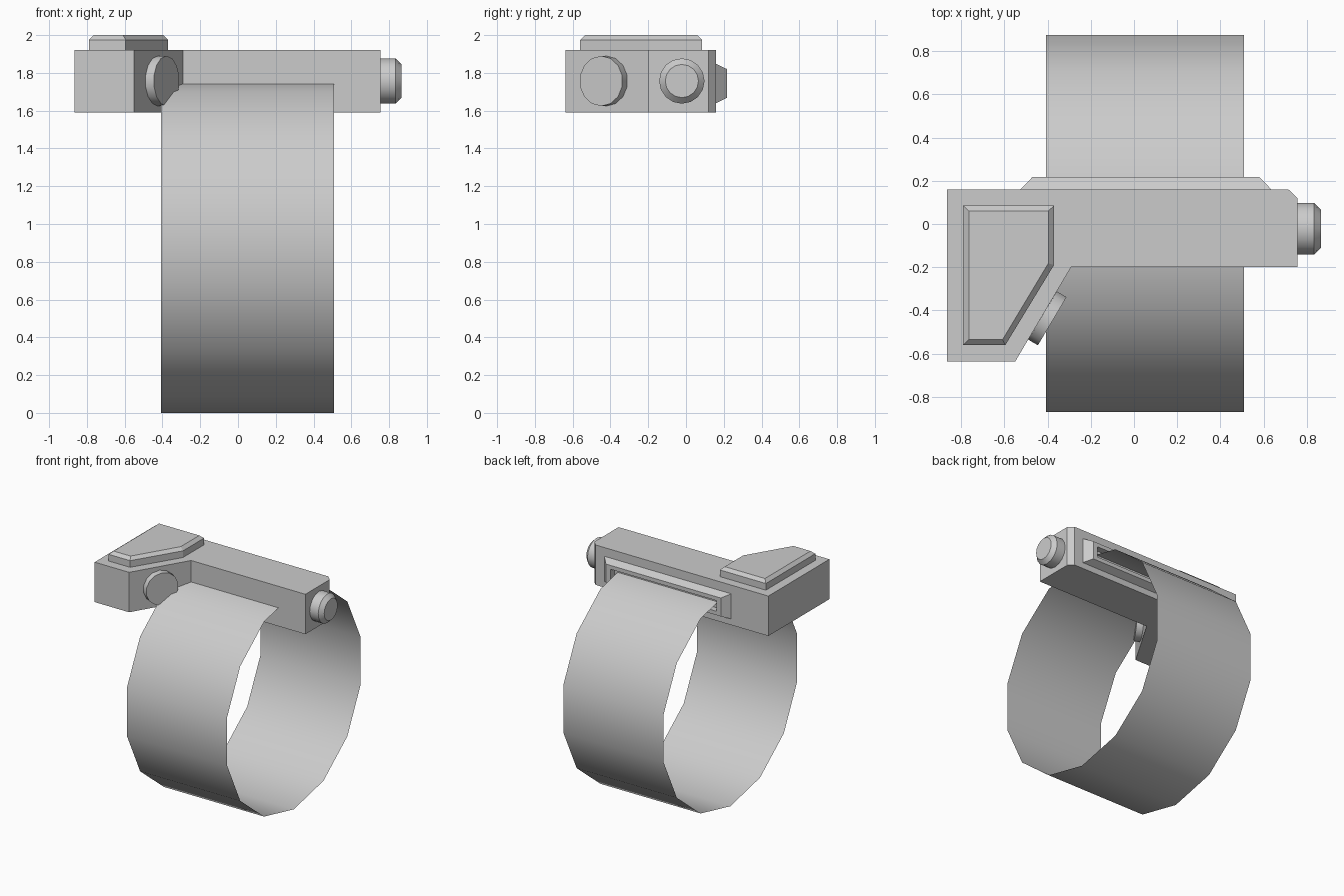
import bpy, math
from mathutils import Vector

if "Cube" in bpy.data.objects:
    bpy.data.objects.remove(bpy.data.objects["Cube"])


def loft(name, rings, caps=True, smooth=False):
    """Join matching loops of points into one skin, optionally capping both ends."""
    n = len(rings[0])
    verts = [p for r in rings for p in r]
    faces = [(k * n + i, k * n + (i + 1) % n, (k + 1) * n + (i + 1) % n, (k + 1) * n + i)
             for k in range(len(rings) - 1) for i in range(n)]
    if caps:
        faces += [tuple(reversed(range(n))), tuple(range(len(verts) - n, len(verts)))]
    me = bpy.data.meshes.new(name)
    me.from_pydata(verts, [], faces)
    ob = bpy.data.objects.new(name, me)
    bpy.context.collection.objects.link(ob)
    bpy.context.view_layer.objects.active = ob
    ob.select_set(True)
    bpy.ops.object.mode_set(mode='EDIT')
    bpy.ops.mesh.select_all(action='SELECT')
    bpy.ops.mesh.normals_make_consistent(inside=False)
    bpy.ops.object.mode_set(mode='OBJECT')
    if smooth:
        bpy.ops.object.shade_smooth_by_angle(angle=math.radians(40))
    ob.select_set(False)
    return ob


def flat(points, z):
    return [(x, y, z) for x, y in points]


def rect(x0, x1, z0, z1, y):
    return [(x0, y, z0), (x1, y, z0), (x1, y, z1), (x0, y, z1)]


def disc(centre, axis, steps, n=14):
    """Circles along a horizontal axis; steps are (distance, radius)."""
    c, a = Vector(centre), Vector(axis).normalized()
    side, up = a.cross(Vector((0, 0, 1))), Vector((0, 0, 1))
    return [[tuple(c + a * d + (side * math.sin(t) + up * math.cos(t)) * r)
             for t in (2 * math.pi * i / n for i in range(n))] for d, r in steps]


# Wrist strap: thin open 14-sided hoop
R = 0.894
loft("strap", disc((0, 0.002, R), (1, 0, 0), [(-0.407, R), (0.509, R)]),
     caps=False, smooth=True)

# Main housing with angled front wing and chamfered rear corner
body = [(-0.865, -0.637), (-0.55, -0.637), (-0.29, -0.198), (0.755, -0.198),
        (0.755, 0.12), (0.714, 0.16), (-0.865, 0.16)]
loft("housing", [flat(body, 1.59), flat(body, 1.92)])

# Raised bevelled plate on top of the wing
plate = [(-0.79, -0.56), (-0.595, -0.56), (-0.37, -0.19), (-0.37, 0.085), (-0.79, 0.085)]
plate_top = [(-0.764, -0.535), (-0.608, -0.535), (-0.396, -0.182), (-0.396, 0.06), (-0.764, 0.06)]
loft("top_plate", [flat(plate, 1.92), flat(plate, 1.975), flat(plate_top, 2.0)])

# Rear slot frame, tapered outside with a recess where the strap leaves
loft("rear_frame", [rect(-0.525, 0.635, 1.64, 1.848, 0.16),
                    rect(-0.47, 0.58, 1.668, 1.82, 0.217),
                    rect(-0.43, 0.54, 1.70, 1.788, 0.217),
                    rect(-0.43, 0.54, 1.70, 1.788, 0.165)])

# Side knob with chamfered end, and flat button on the angled face
loft("side_knob", disc((0.755, -0.022, 1.757), (1, 0, 0),
                       [(0, 0.12), (0.078, 0.12), (0.11, 0.088)], 16), smooth=True)
loft("angled_button", disc((-0.423, -0.423, 1.757), (0.86, -0.511, 0),
                           [(0, 0.133), (0.052, 0.133)]), smooth=True)
